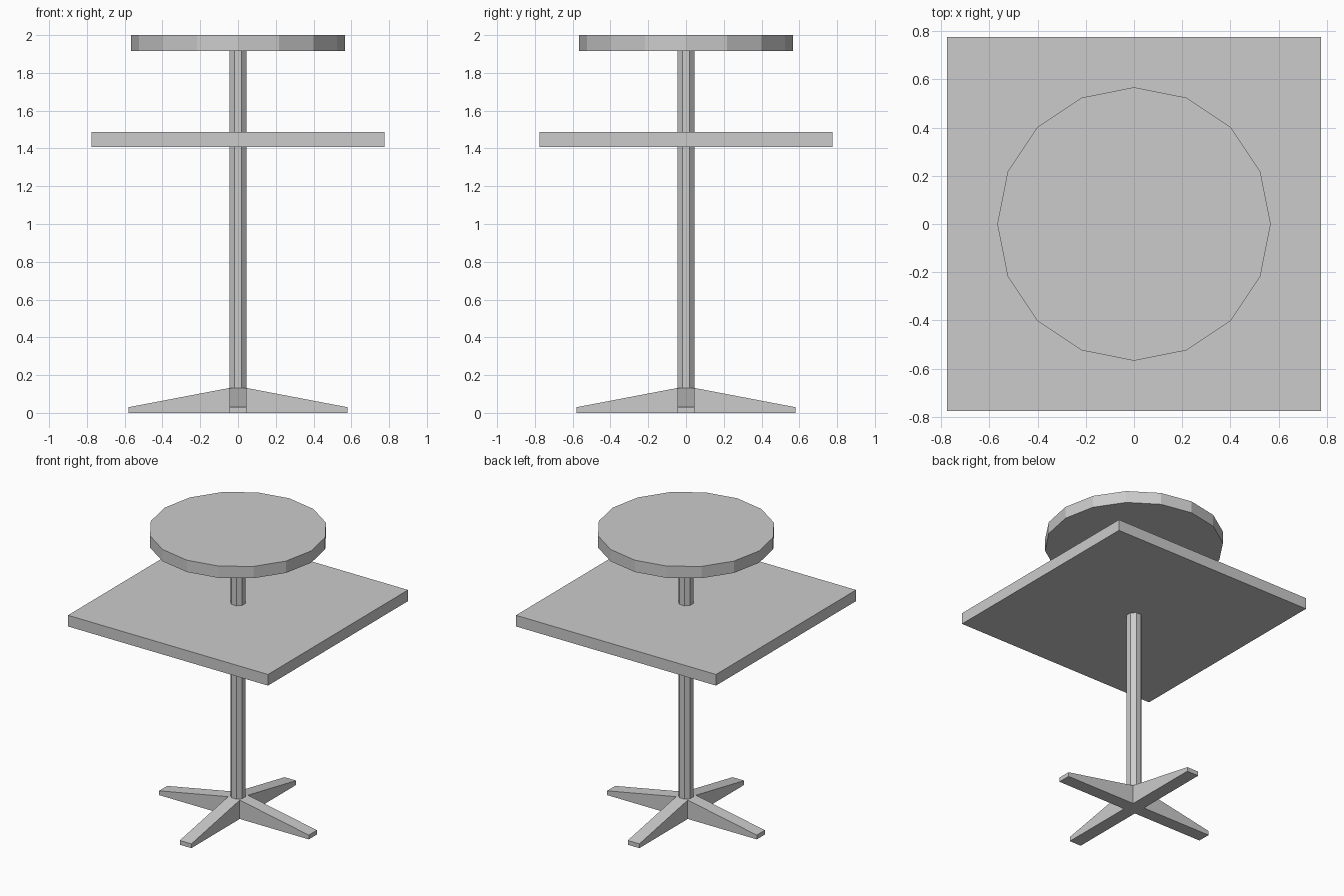
import bpy
import bmesh
import math
from mathutils import Matrix

if "Cube" in bpy.data.objects:
    bpy.data.objects.remove(bpy.data.objects["Cube"])

grey = bpy.data.materials.new("plain_grey")
grey.use_nodes = True
GREY = (0.6, 0.6, 0.6, 1)
grey.diffuse_color = GREY
grey.node_tree.nodes["Principled BSDF"].inputs["Base Color"].default_value = GREY


def finish(name, bm):
    bmesh.ops.recalc_face_normals(bm, faces=bm.faces)
    mesh = bpy.data.meshes.new(name)
    bm.to_mesh(mesh)
    bm.free()
    mesh.materials.append(grey)
    obj = bpy.data.objects.new(name, mesh)
    bpy.context.collection.objects.link(obj)
    return obj


def prism(name, sides, radius, z0, z1, turn=0.0):
    """Upright flat-sided cylinder between two heights."""
    bm = bmesh.new()
    place = Matrix.Translation((0, 0, (z0 + z1) / 2)) @ Matrix.Rotation(turn, 4, "Z")
    bmesh.ops.create_cone(bm, cap_ends=True, segments=sides, radius1=radius,
                          radius2=radius, depth=z1 - z0, matrix=place)
    return finish(name, bm)


# Round top, square shelf and pole
prism("round_top", 16, 0.567, 1.917, 2.0)
prism("square_shelf", 4, 0.775 * math.sqrt(2), 1.408, 1.486, math.pi / 4)
prism("pole", 8, 0.049, 0.1, 1.93, math.pi / 8)

# Cross-shaped foot: a hub with four tapering arms
HALF, REACH, TIP, TOP = 0.045, 0.58, 0.03, 0.132
prism("foot_hub", 4, HALF * math.sqrt(2), 0, TOP, math.pi / 4)
profile = [(HALF, 0), (REACH, 0), (REACH, TIP), (HALF, TOP)]
for i, side in enumerate(("left", "back", "right", "front")):
    bm = bmesh.new()
    face = bm.faces.new([bm.verts.new((x, -HALF, z)) for x, z in profile])
    extruded = bmesh.ops.extrude_face_region(bm, geom=[face])["geom"]
    bmesh.ops.translate(bm, vec=(0, 2 * HALF, 0),
                        verts=[v for v in extruded if isinstance(v, bmesh.types.BMVert)])
    bm.transform(Matrix.Rotation(i * math.pi / 2, 4, "Z"))
    finish("foot_arm_" + side, bm)
